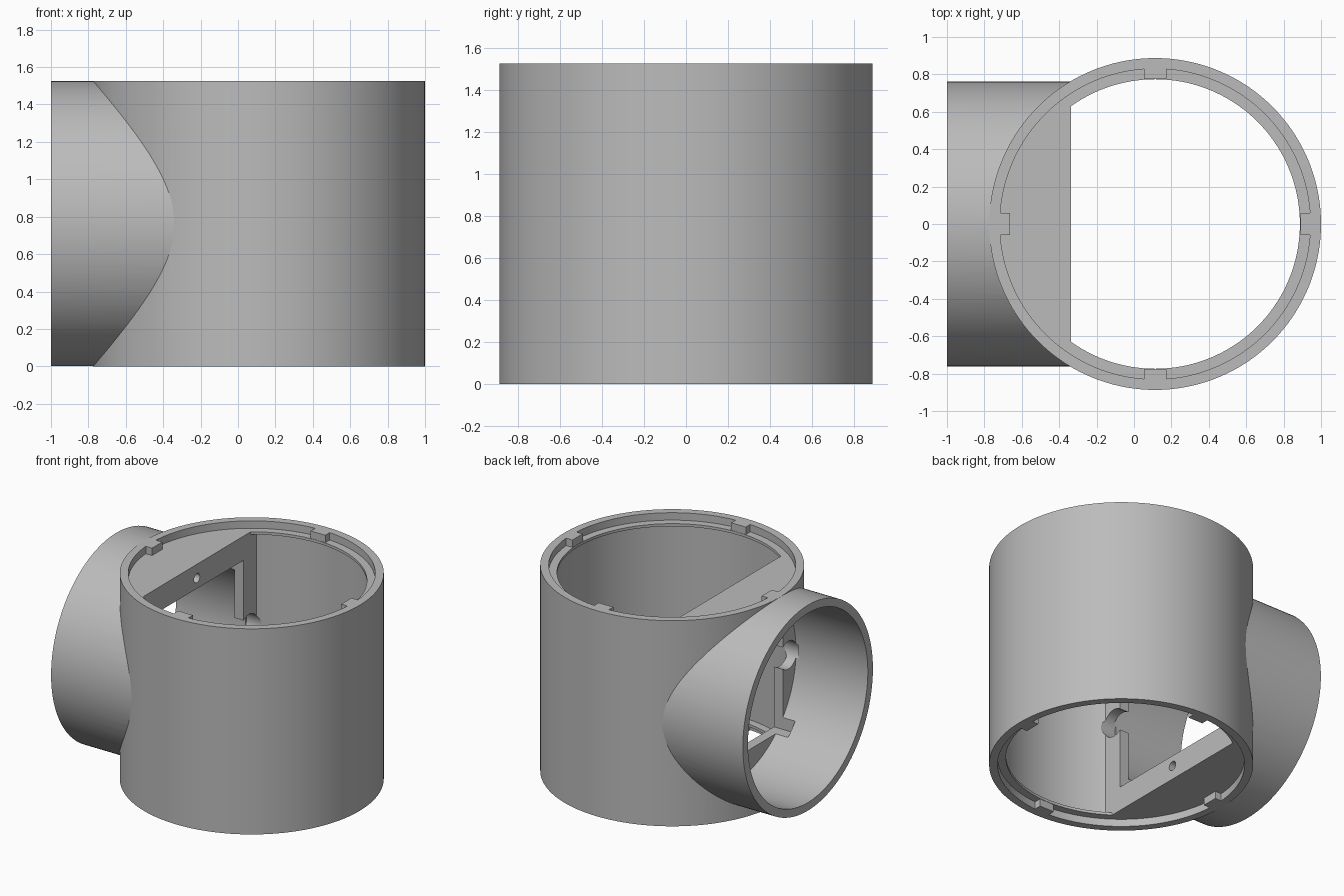
import bpy, bmesh, math
from mathutils import Matrix, Vector

if "Cube" in bpy.data.objects:
    bpy.data.objects.remove(bpy.data.objects["Cube"], do_unlink=True)

# Main dimensions
CX = 0.113            # axis of the upright tube
HEIGHT = 1.525
MID = HEIGHT / 2
R_OUT, R_IN, R_LIP = 0.887, 0.83, 0.774
R_SIDE, R_BORE = 0.762, 0.702
RECESS, LIP = 0.055, 0.02
WALL_X = -0.337       # flat face of the inner partition
PLATE = 0.074
SEG = 144


def new_object(name, bm):
    bmesh.ops.recalc_face_normals(bm, faces=bm.faces[:])
    mesh = bpy.data.meshes.new(name)
    bm.to_mesh(mesh)
    bm.free()
    ob = bpy.data.objects.new(name, mesh)
    bpy.context.collection.objects.link(ob)
    return ob


def lathe(name, profile):
    """Closed solid turned about the upright axis from (radius, z) points."""
    bm = bmesh.new()
    rings = []
    for r, z in profile:
        angles = [math.tau * i / SEG for i in range(SEG)]
        rings.append([bm.verts.new((CX + r * math.cos(a), r * math.sin(a), z)) for a in angles])
    for low, high in zip(rings, rings[1:]):
        for i in range(SEG):
            j = (i + 1) % SEG
            bm.faces.new((low[i], low[j], high[j], high[i]))
    bm.faces.new(rings[0])
    bm.faces.new(rings[-1])
    return new_object(name, bm)


def rod(name, radius, x0, x1, y=0, z=MID, segments=SEG):
    """Cylinder lying along x."""
    bm = bmesh.new()
    place = Matrix.Translation(((x0 + x1) / 2, y, z)) @ Matrix.Rotation(math.pi / 2, 4, 'Y')
    bmesh.ops.create_cone(bm, cap_ends=True, segments=segments, radius1=radius,
                          radius2=radius, depth=x1 - x0, matrix=place)
    return new_object(name, bm)


def box(name, low, high):
    bm = bmesh.new()
    low, high = Vector(low), Vector(high)
    bmesh.ops.create_cube(bm, size=1, matrix=Matrix.Translation((low + high) / 2)
                          @ Matrix.Diagonal((*(high - low), 1)))
    return new_object(name, bm)


def combine(target, tool, operation='DIFFERENCE'):
    """Apply a boolean and discard the tool."""
    mod = target.modifiers.new("combine", 'BOOLEAN')
    mod.operation = operation
    mod.solver = 'EXACT'
    mod.object = tool
    bpy.context.view_layer.objects.active = target
    bpy.ops.object.modifier_apply(modifier=mod.name)
    bpy.data.objects.remove(tool, do_unlink=True)


# Outer body: upright tube joined by the side tube
body = lathe("tube_housing", [(R_OUT, 0), (R_OUT, HEIGHT)])
combine(body, rod("side_tube", R_SIDE, -1.0, CX), 'UNION')

# End recesses, leaving four locking tabs standing at each end
for z0, z1 in ((-0.1, RECESS), (HEIGHT - RECESS, HEIGHT + 0.1)):
    recess = lathe("recess_cutter", [(R_IN, z0), (R_IN, z1)])
    for k in range(4):
        tab = box("tab", (R_LIP + 0.002, -0.06, z0 - 0.1), (R_OUT, 0.06, z1 + 0.1))
        tab.data.transform(Matrix.Translation((CX, 0, 0)) @ Matrix.Rotation(k * math.pi / 2, 4, 'Z'))
        combine(recess, tab)
    combine(body, recess)

# Main cavity with thin lips, stopping at the flat partition
low, high = RECESS + LIP, HEIGHT - RECESS - LIP
cavity = lathe("cavity_cutter", [(R_LIP, RECESS - 0.005), (R_LIP, low), (R_IN, low),
                                 (R_IN, high), (R_LIP, high), (R_LIP, HEIGHT - RECESS + 0.005)])
combine(cavity, box("cavity_limit", (WALL_X, -2, -1), (2, 2, 3)), 'INTERSECT')
combine(body, cavity)

# Side bore, reaching the back of the partition plate
combine(body, rod("bore_cutter", R_BORE, -1.2, WALL_X - PLATE))

# Rectangular window through the partition
combine(body, box("window_cutter", (WALL_X - 0.175, -0.548, MID - 0.527),
                  (WALL_X + 0.05, 0.548, MID + 0.527)))

# Round notches beside the window and screw holes above and below it
for side in (-1, 1):
    x0, x1 = WALL_X - PLATE - 0.02, WALL_X + 0.05
    combine(body, rod("notch_cutter", 0.103, x0, x1, y=side * 0.612, segments=48))
    combine(body, rod("screw_cutter", 0.034, x0, x1, z=MID + side * 0.605, segments=32))

# Single plain material
grey = bpy.data.materials.new("plain_grey")
grey.use_nodes = True
colour = (0.5, 0.5, 0.5, 1)
grey.diffuse_color = colour
grey.node_tree.nodes["Principled BSDF"].inputs["Base Color"].default_value = colour
body.data.materials.clear()
body.data.materials.append(grey)
for face in body.data.polygons:
    face.material_index = 0

# Smooth round walls, crisp edges
bpy.ops.object.select_all(action='DESELECT')
body.select_set(True)
bpy.context.view_layer.objects.active = body
bpy.ops.object.shade_smooth_by_angle(angle=math.radians(25))
